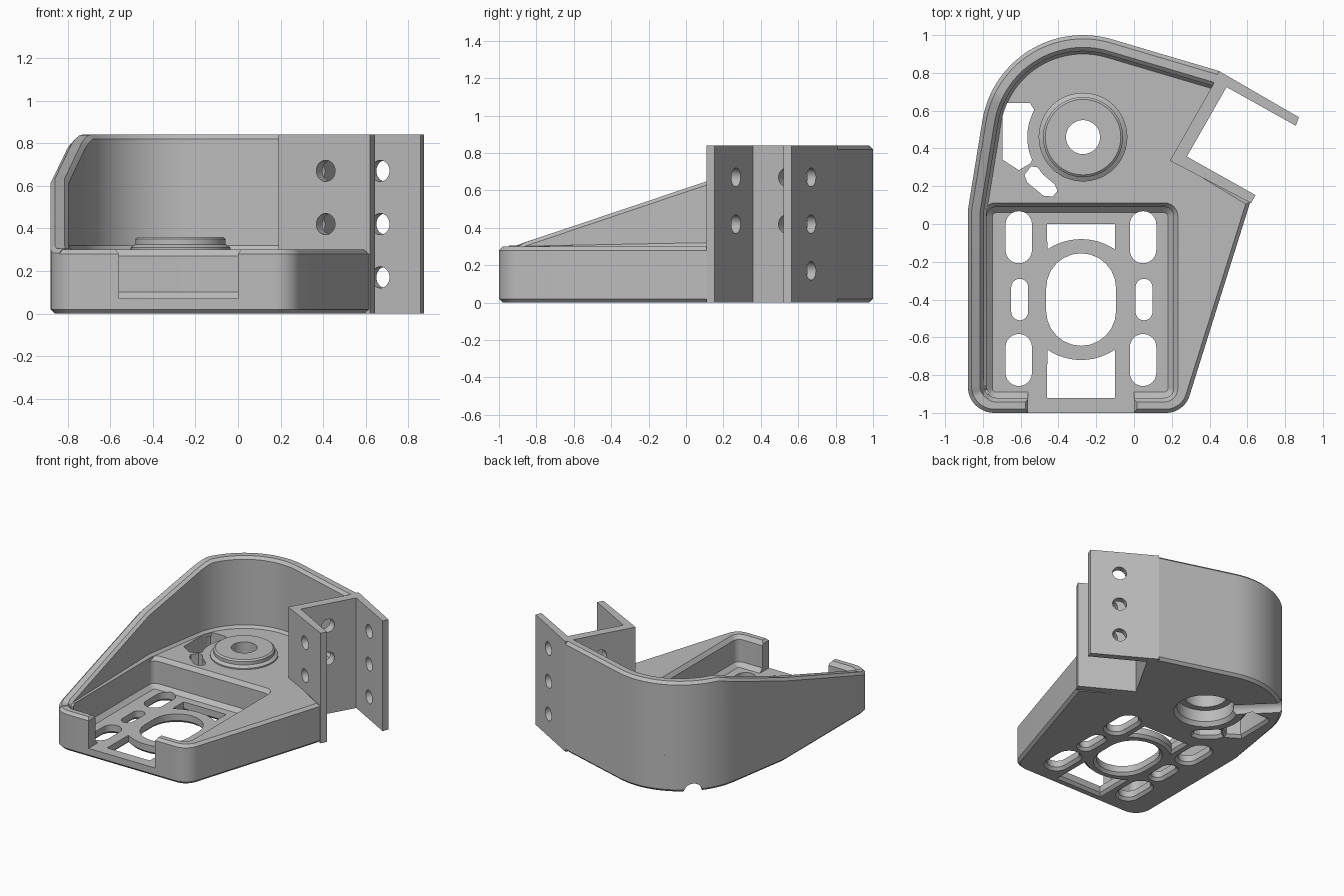
import bpy, bmesh
from math import sin, cos, radians, pi
from mathutils import Vector, Matrix

cube = bpy.data.objects.get("Cube")
if cube:
    bpy.data.objects.remove(cube, do_unlink=True)

grey = bpy.data.materials.new("light_grey")
grey.use_nodes = True
grey.diffuse_color = (0.5, 0.5, 0.5, 1)
grey.node_tree.nodes["Principled BSDF"].inputs["Base Color"].default_value = (0.5, 0.5, 0.5, 1)


def arc(cx, cy, r, a0, a1, n=12):
    angles = [radians(a0 + (a1 - a0) * i / n) for i in range(n + 1)]
    return [(cx + r * cos(a), cy + r * sin(a)) for a in angles]


def offset(pts, d, closed=True):
    """Move a counter-clockwise outline inwards by d, with mitred corners."""
    out, n = [], len(pts)
    for i in range(n):
        p = Vector(pts[i])
        a = p - Vector(pts[i - 1]) if closed or i > 0 else None
        b = Vector(pts[(i + 1) % n]) - p if closed or i < n - 1 else None
        a, b = (a or b).normalized(), (b or a).normalized()
        na, nb = Vector((-a.y, a.x)), Vector((-b.y, b.x))
        out.append(tuple(p + (na + nb) * d / (1 + na.dot(nb))))
    return out


def add_object(name, bm):
    bmesh.ops.recalc_face_normals(bm, faces=bm.faces)
    mesh = bpy.data.meshes.new(name)
    bm.to_mesh(mesh)
    bm.free()
    mesh.materials.append(grey)
    obj = bpy.data.objects.new(name, mesh)
    bpy.context.collection.objects.link(obj)
    return obj


def loft(name, rings):
    """Skin a list of equal 3D rings and cap both ends."""
    bm = bmesh.new()
    loops = [[bm.verts.new(p) for p in ring] for ring in rings]
    n = len(loops[0])
    for low, high in zip(loops, loops[1:]):
        for i in range(n):
            j = (i + 1) % n
            bm.faces.new((low[i], low[j], high[j], high[i]))
    bm.faces.new(loops[0][::-1])
    bm.faces.new(loops[-1])
    return add_object(name, bm)


def layers(name, pts, levels):
    """Stack an outline at (z, inset) levels."""
    return loft(name, [[(x, y, z) for x, y in offset(pts, d)] for z, d in levels])


def lathe(name, centre, levels):
    """Stack circles at (z, radius) levels."""
    return loft(name, [[(x, y, z) for x, y in arc(*centre, r, 0, 352.5, 47)] for z, r in levels])


def rod(name, centre, direction, r, length):
    bm = bmesh.new()
    turn = Vector(direction).to_track_quat('Z', 'Y').to_matrix().to_4x4()
    bmesh.ops.create_cone(bm, cap_ends=True, segments=32, radius1=r, radius2=r,
                          depth=length, matrix=Matrix.Translation(centre) @ turn)
    return add_object(name, bm)


def cut(obj, cutters):
    for c in cutters:
        c.hide_render = True
        m = obj.modifiers.new("cut", 'BOOLEAN')
        m.operation, m.solver, m.object = 'DIFFERENCE', 'EXACT', c
    bpy.context.view_layer.update()
    graph = bpy.context.evaluated_depsgraph_get()
    mesh = bpy.data.meshes.new_from_object(obj.evaluated_get(graph))
    obj.modifiers.clear()
    obj.data = mesh
    for c in cutters:
        bpy.data.objects.remove(c, do_unlink=True)


def slot(cx, cy, r, h):
    return arc(cx, cy + h, r, 0, 180) + arc(cx, cy - h, r, 180, 360)


def hole(pts, top):
    return layers("hole_cutter", pts, [(-0.01, -0.03), (0.02, 0), (top, 0)])


# Base body outline
boss = (-0.27, 0.46)
round_back = arc(*boss, 0.54, 73, 171, 32)
outline = (arc(0.17, -0.87, 0.13, 270, 342) + [(0.615, 0.115), (0.235, 0.346), (0.45, 0.73), (0.45, 0.81)]
           + round_back + [(-0.88, 0.07)] + arc(-0.74, -0.86, 0.14, 180, 270))
body = layers("base_body", outline, [(0, 0.02), (0.02, 0), (0.28, 0), (0.3, 0.02)])

# Motor pocket and front notch
pocket = (arc(0.16, 0.04, 0.05, 0, 90, 6) + arc(-0.73, 0.04, 0.05, 90, 180, 6)
          + arc(-0.73, -0.87, 0.05, 180, 270, 6) + arc(0.16, -0.87, 0.05, 270, 360, 6))
cutters = [layers("pocket_cutter", pocket, [(0.07, 0.03), (0.1, 0), (0.27, 0), (0.31, -0.03)]),
           layers("notch_cutter", [(-0.56, -1.1), (0, -1.1), (0, -0.85), (-0.56, -0.85)],
                  [(0.07, 0), (0.28, 0), (0.32, -0.03)])]

# Slots and windows in the pocket floor
mid = (-0.28, -0.4)
cutters.append(hole(slot(*mid, 0.185, 0.06), 0.12))
for x in (-0.61, 0.048):
    for y in (-0.07, -0.72):
        cutters.append(hole(slot(x, y, 0.07, 0.068), 0.12))
    cutters.append(hole(slot(x + 0.005, mid[1], 0.045, 0.065), 0.12))
cutters.append(hole(arc(*mid, 0.32, 124, 56) + [(-0.1, 0), (-0.46, 0)], 0.12))
cutters.append(hole([(-0.46, -0.92), (-0.1, -0.92)] + arc(*mid, 0.32, -56, -124), 0.12))

# Openings beside the boss
cutters.append(hole([(-0.55, 0.64), (-0.68, 0.64), (-0.695, 0.61), (-0.695, 0.34), (-0.61, 0.285), (-0.55, 0.32)]
                    + arc(*boss, 0.295, 204, 151), 0.4))
cutters.append(hole([(-0.58, 0.26), (-0.565, 0.22), (-0.48, 0.15), (-0.43, 0.145), (-0.405, 0.175),
                     (-0.42, 0.21), (-0.48, 0.26), (-0.51, 0.3), (-0.545, 0.305)], 0.4))

# Bearing recess, bore and drain groove underneath
cutters.append(lathe("recess_cutter", boss, [(-0.01, 0.23), (0.03, 0.2), (0.12, 0.2), (0.12, 0.15), (0.24, 0.15)]))
cutters.append(lathe("bore_cutter", boss, [(0.2, 0.09), (0.5, 0.09)]))
groove_dir = Vector((-1, 1, 0)).normalized()
cutters.append(rod("groove_cutter", Vector((*boss, 0)) + groove_dir * 0.38, groove_dir, 0.065, 0.6))
cut(body, cutters)

# Raised boss ring
ring = lathe("boss_ring", boss, [(0.28, 0.235), (0.31, 0.235), (0.325, 0.212), (0.35, 0.212), (0.36, 0.2)])
cut(ring, [lathe("bore_cutter", boss, [(0.2, 0.09), (0.5, 0.09)])])

# Curved side wall whose top slopes down to the front
path = [(0.45, 0.81)] + round_back + [(-0.88, 0.07)] + arc(-0.74, -0.86, 0.14, 180, 225, 6)
rails = {d: offset(path, d, closed=False) for d in (0, 0.02, 0.065, 0.085, 0.1)}
sections = []
for i, (x, y) in enumerate(path):
    h = max(0.305, min(0.84, 0.3 + (y + 0.93) / 3))
    foot = min(0.32, h - 0.021)
    profile = [(0, 0.27), (0, h - 0.02), (0.02, h), (0.065, h), (0.085, h - 0.02),
               (0.085, foot), (0.1, min(0.3, foot - 0.002)), (0.1, 0.27)]
    sections.append([(*rails[d][i], z) for d, z in profile])
wall = loft("side_wall", sections)

# Folded mounting bracket with bolt holes
bracket = layers("mounting_bracket",
                 [(0.62, 0.11), (0.643, 0.153), (0.28, 0.357), (0.49, 0.725), (0.857, 0.52), (0.873, 0.565),
                  (0.45, 0.81), (0.417, 0.735), (0.19, 0.335)], [(0, 0), (0.84, 0)])
across, along = (0.5, 0.86, 0), (0.86, -0.5, 0)
bolts = [(0.685, 0.655, 0.17, across)]
for z in (0.42, 0.67):
    bolts += [(0.685, 0.655, z, across), (0.43, 0.25, z, across), (0.345, 0.56, z, along)]
cut(bracket, [rod("bolt_cutter", (x, y, z), d, 0.05, 0.2) for x, y, z, d in bolts])

# Smooth curved faces, keep sharp edges
bpy.ops.object.select_all(action='DESELECT')
for obj in (body, ring, wall, bracket):
    obj.select_set(True)
bpy.context.view_layer.objects.active = body
bpy.ops.object.shade_smooth_by_angle(angle=radians(30))
